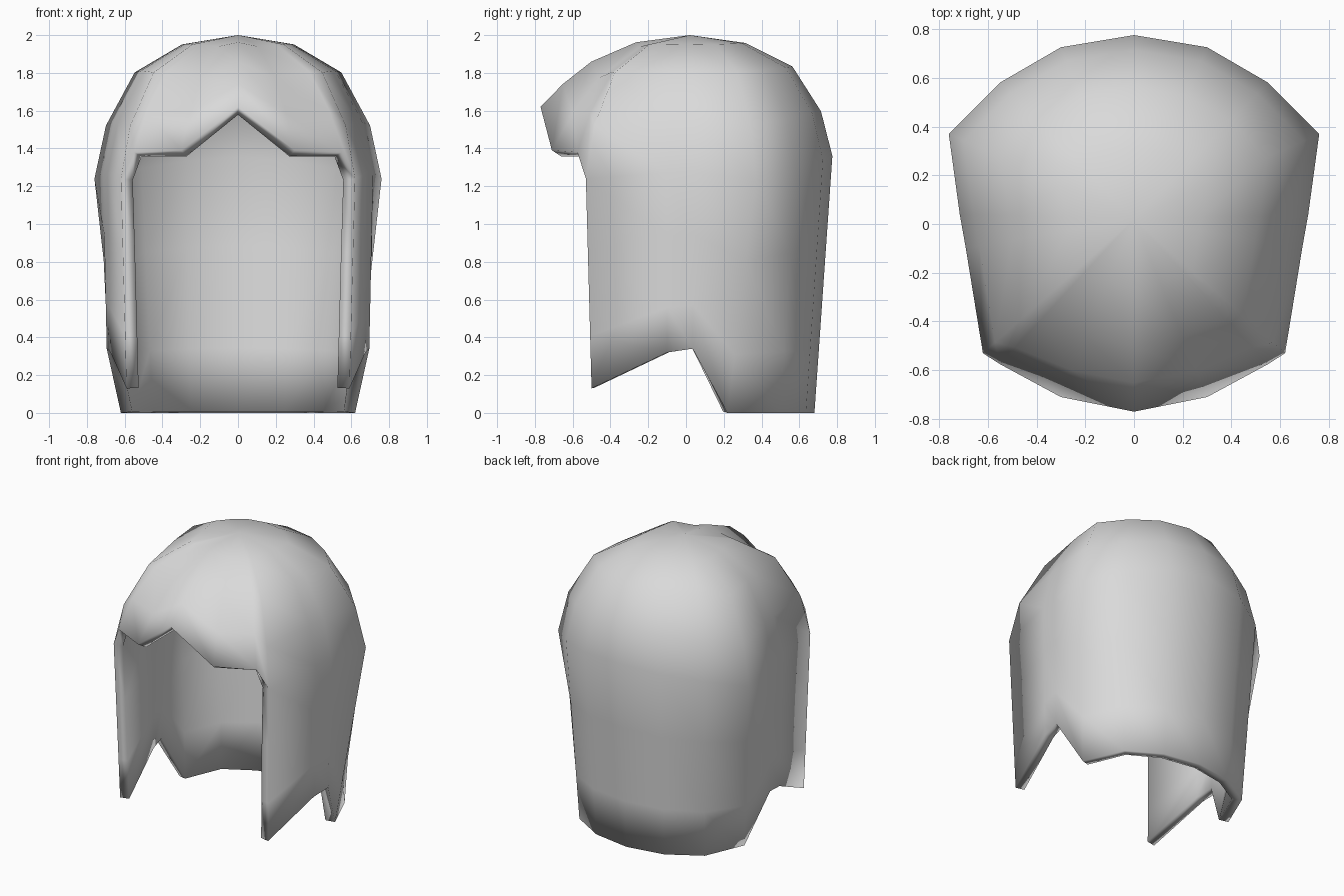
import bpy
from mathutils import Vector

if "Cube" in bpy.data.objects:
    bpy.data.objects.remove(bpy.data.objects["Cube"])

# Half outline, front centre to back centre: (widest point, bottom point or None, brow flatness)
HALF = [
    ((0.00, -0.77, 1.62), None, 1.0),                  # brow peak
    ((0.30, -0.71, 1.39), None, 1.0),
    ((0.55, -0.575, 1.38), None, 0.5),                 # brow corner
    ((0.62, -0.53, 1.24), (0.59, -0.50, 0.13), 0.0),   # cheek edge
    ((0.69, -0.10, 1.27), (0.675, -0.10, 0.32), 0.0),
    ((0.715, 0.04, 1.27), (0.695, 0.035, 0.34), 0.0),  # ear notch
    ((0.76, 0.37, 1.24), (0.62, 0.22, 0.0), 0.0),
    ((0.55, 0.58, 1.30), (0.50, 0.50, 0.0), 0.0),
    ((0.30, 0.725, 1.34), (0.27, 0.635, 0.0), 0.0),
    ((0.00, 0.775, 1.36), (0.00, 0.68, 0.0), 0.0),     # back centre
]
APEX = Vector((0, 0.02, 2.0))
ROUND = [(0.39, 0.065), (0.72, 0.26), (0.92, 0.63), (1, 1)]   # (reach, drop) of dome rings
BROW = [(0.36, 0.10), (0.66, 0.37), (0.85, 0.68), (1, 1)]
WALL = (0.35, 0.75, 1.0)


def flip(p):
    return p and (-p[0], p[1], p[2])


columns = HALF + [(flip(e), flip(b), k) for e, b, k in reversed(HALF[1:-1])]

# Dome rings and hanging walls, one column at a time
verts, faces, grid = [APEX], [], []
for edge, bottom, k in columns:
    edge = Vector(edge)
    col = []
    for (r0, d0), (r1, d1) in zip(ROUND, BROW):
        r, d = r0 + (r1 - r0) * k, d0 + (d1 - d0) * k
        p = APEX.lerp(edge, r)
        p.z = APEX.z + (edge.z - APEX.z) * d
        col.append(p)
    if bottom:
        col += [edge.lerp(Vector(bottom), t) for t in WALL]
    grid.append(range(len(verts), len(verts) + len(col)))
    verts += col

for i, a in enumerate(grid):
    b = grid[(i + 1) % len(grid)]
    faces.append((0, a[0], b[0]))
    for r in range(min(len(a), len(b)) - 1):
        faces.append((a[r], a[r + 1], b[r + 1], b[r]))

mesh = bpy.data.meshes.new("hair_shell")
mesh.from_pydata([tuple(v) for v in verts], [], faces)
mesh.update()
shell = bpy.data.objects.new("hair_shell", mesh)
bpy.context.collection.objects.link(shell)
mesh.shade_smooth()

# Thickness grows inward
solid = shell.modifiers.new("thickness", 'SOLIDIFY')
solid.thickness = 0.065
solid.offset = -1

grey = bpy.data.materials.new("light grey")
grey.diffuse_color = (0.7, 0.7, 0.7, 1)
grey.use_nodes = True
grey.node_tree.nodes["Principled BSDF"].inputs["Base Color"].default_value = grey.diffuse_color
mesh.materials.append(grey)
